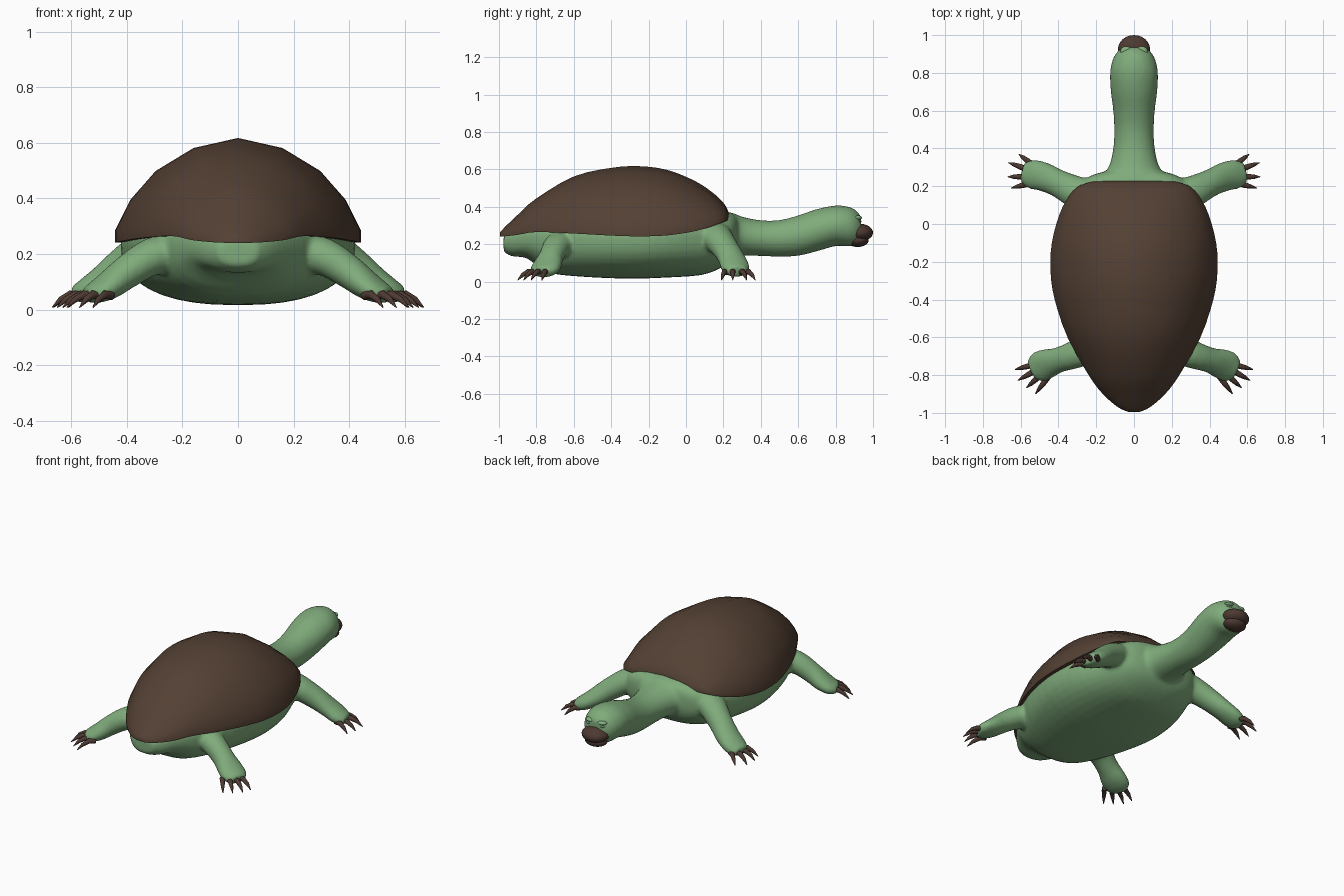
import bpy, bmesh, math
from mathutils import Vector

if "Cube" in bpy.data.objects:
    bpy.data.objects.remove(bpy.data.objects["Cube"])


def material(name, rgb):
    m = bpy.data.materials.new(name)
    m.diffuse_color = (*rgb, 1)
    m.use_nodes = True
    m.node_tree.nodes["Principled BSDF"].inputs["Base Color"].default_value = m.diffuse_color
    return m


GREEN = material("green_skin", (0.215, 0.41, 0.2))
BROWN = material("brown_shell", (0.088, 0.052, 0.034))
DARK = material("dark_claw", (0.075, 0.041, 0.032))


def add_object(name, bm, mat, angle=50):
    bmesh.ops.recalc_face_normals(bm, faces=bm.faces)
    me = bpy.data.meshes.new(name)
    bm.to_mesh(me)
    bm.free()
    me.materials.append(mat)
    ob = bpy.data.objects.new(name, me)
    bpy.context.collection.objects.link(ob)
    bpy.ops.object.select_all(action='DESELECT')
    bpy.context.view_layer.objects.active = ob
    ob.select_set(True)
    bpy.ops.object.shade_smooth_by_angle(angle=math.radians(angle))
    return ob


def loft(bm, rings):
    """Bridge equal closed rings of points and cap both ends."""
    vs = [[bm.verts.new(p) for p in r] for r in rings]
    n = len(vs[0])
    for a, b in zip(vs, vs[1:]):
        for i in range(n):
            j = (i + 1) % n
            bm.faces.new((a[i], a[j], b[j], b[i]))
    bm.faces.new(vs[0][::-1])
    bm.faces.new(vs[-1])


def resample(rows, steps):
    """Smooth interpolation of profile rows (Catmull-Rom)."""
    rows = [Vector(r) for r in rows]
    out = []
    for i in range(len(rows) - 1):
        p0, p1, p2 = rows[max(i - 1, 0)], rows[i], rows[i + 1]
        p3 = rows[min(i + 2, len(rows) - 1)]
        for k in range(steps):
            t = k / steps
            out.append(p1 + (p2 - p0) * t / 2 + (2 * p0 - 5 * p1 + 4 * p2 - p3) * t * t / 2
                       + (3 * p1 - p0 - 3 * p2 + p3) * t ** 3 / 2)
    return out + [rows[-1]]


def tube(bm, pts, n=20):
    """Limb through (x, y, z, radius across, radius vertical)."""
    pts = [Vector(p) for p in pts]
    rings = []
    for i, p in enumerate(pts):
        d = (pts[min(i + 1, len(pts) - 1)] - pts[max(i - 1, 0)])[:3]
        d = Vector(d).normalized()
        side = d.cross(Vector((0, 0, 1))).normalized()
        up = side.cross(d)
        c = Vector(p[:3])
        rings.append([c + side * p[3] * math.cos(a) + up * p[4] * math.sin(a)
                      for a in (2 * math.pi * k / n for k in range(n))])
    loft(bm, rings)


def ellipsoid(bm, centre, radii):
    res = bmesh.ops.create_uvsphere(bm, u_segments=24, v_segments=14, radius=1)
    for v in res["verts"]:
        v.co = Vector(c + r * q for c, r, q in zip(centre, radii, v.co))


# Shell: y, half width, rim height, top height
SHELL = [(-0.995, 0.03, 0.24, 0.262), (-0.97, 0.085, 0.242, 0.29), (-0.9, 0.165, 0.25, 0.357),
         (-0.8, 0.24, 0.265, 0.445), (-0.6, 0.352, 0.257, 0.562), (-0.4, 0.42, 0.246, 0.608),
         (-0.25, 0.442, 0.242, 0.617), (-0.1, 0.435, 0.247, 0.597), (0.05, 0.395, 0.27, 0.537),
         (0.15, 0.343, 0.3, 0.47), (0.205, 0.285, 0.32, 0.415), (0.228, 0.2, 0.33, 0.37)]
HALF = [(1, 0), (1, 0.11), (0.875, 0.41), (0.67, 0.685), (0.364, 0.904), (0, 1)]
ARCH = HALF + [(-w, h) for w, h in HALF[-2::-1]]
bm = bmesh.new()
loft(bm, [[(w * a, y, z0 + (z1 - z0) * h) for a, h in ARCH] for y, w, z0, z1 in resample(SHELL, 3)])
add_object("shell", bm, BROWN)

# Skin: trunk, neck with head, and four legs fused into one surface
bm = bmesh.new()
# Trunk: y, half width, bottom, widest height, top
TRUNK = [(-0.975, 0.07, 0.16, 0.21, 0.25), (-0.93, 0.12, 0.135, 0.22, 0.28), (-0.85, 0.185, 0.125, 0.23, 0.32),
         (-0.74, 0.26, 0.05, 0.235, 0.34), (-0.55, 0.355, 0.026, 0.24, 0.35), (-0.3, 0.418, 0.016, 0.24, 0.35),
         (-0.1, 0.412, 0.022, 0.245, 0.36), (0.08, 0.355, 0.035, 0.25, 0.37), (0.18, 0.31, 0.07, 0.25, 0.375),
         (0.245, 0.25, 0.115, 0.25, 0.365), (0.275, 0.17, 0.16, 0.25, 0.345)]
rings = []
for y, w, zb, zm, zt in resample(TRUNK, 3):
    ring = []
    for k in range(40):
        c, s = math.cos(2 * math.pi * k / 40), math.sin(2 * math.pi * k / 40)
        e = 0.82
        x = math.copysign(abs(c) ** e, c) * w
        h = math.copysign(abs(s) ** e, s)
        ring.append((x, y, zm + h * ((zt - zm) if h > 0 else (zm - zb))))
    rings.append(ring)
loft(bm, rings)

# Neck and head: y, half width, bottom, top
NECK = [(0.1, 0.24, 0.13, 0.39), (0.24, 0.185, 0.13, 0.37), (0.3, 0.135, 0.138, 0.347), (0.4, 0.11, 0.137, 0.328),
        (0.5, 0.105, 0.133, 0.329), (0.6, 0.11, 0.138, 0.354), (0.7, 0.123, 0.162, 0.388),
        (0.8, 0.127, 0.19, 0.407), (0.87, 0.113, 0.188, 0.4), (0.91, 0.09, 0.197, 0.38),
        (0.935, 0.06, 0.22, 0.35)]
loft(bm, [[(w * math.cos(a), y, (z0 + z1) / 2 + (z1 - z0) / 2 * math.sin(a))
           for a in (2 * math.pi * k / 28 for k in range(28))] for y, w, z0, z1 in resample(NECK, 3)])

FRONT_LEG = [(0.2, 0.13, 0.26, 0.1, 0.08), (0.3, 0.165, 0.235, 0.088, 0.075), (0.4, 0.215, 0.17, 0.073, 0.066),
             (0.48, 0.25, 0.11, 0.077, 0.054), (0.545, 0.265, 0.07, 0.077, 0.044), (0.59, 0.275, 0.055, 0.05, 0.03)]
REAR_LEG = [(0.2, -0.64, 0.21, 0.09, 0.075), (0.31, -0.69, 0.19, 0.075, 0.068), (0.4, -0.72, 0.135, 0.067, 0.06),
            (0.46, -0.74, 0.09, 0.08, 0.052), (0.51, -0.76, 0.062, 0.08, 0.04), (0.545, -0.775, 0.053, 0.05, 0.028)]
for m in (1, -1):
    for leg in (FRONT_LEG, REAR_LEG):
        tube(bm, [(m * p[0], *p[1:]) for p in resample(leg, 3)])
skin = add_object("skin_body", bm, GREEN, 180)
rm = skin.modifiers.new("fuse", 'REMESH')
rm.mode = 'VOXEL'
rm.voxel_size = 0.011
rm.use_smooth_shade = True
sm = skin.modifiers.new("soften", 'SMOOTH')
sm.factor = 0.5
sm.iterations = 6

# Closed eyelids
for m, side in ((1, "right"), (-1, "left")):
    bm = bmesh.new()
    ellipsoid(bm, (m * 0.042, 0.915, 0.342), (0.03, 0.026, 0.013))
    ellipsoid(bm, (m * 0.042, 0.916, 0.322), (0.027, 0.022, 0.009))
    add_object("eyelid_" + side, bm, GREEN)

# Beak, upper and lower halves
for name, c, r in (("beak_upper", (0, 0.925, 0.262), (0.085, 0.075, 0.048)),
                   ("beak_lower", (0, 0.918, 0.22), (0.072, 0.058, 0.035))):
    bm = bmesh.new()
    ellipsoid(bm, c, r)
    add_object(name, bm, DARK)

# Claws: base x, y and tip x, y
CLAWS = {"front": [(0.54, 0.315, 0.61, 0.37), (0.565, 0.29, 0.665, 0.325),
                   (0.57, 0.25, 0.668, 0.25), (0.55, 0.215, 0.65, 0.19)],
         "rear": [(0.53, -0.745, 0.63, -0.77), (0.52, -0.775, 0.615, -0.828),
                  (0.495, -0.8, 0.57, -0.868), (0.455, -0.81, 0.522, -0.9)]}
for name, claws in CLAWS.items():
    for m, side in ((1, "right"), (-1, "left")):
        bm = bmesh.new()
        for bx, by, tx, ty in claws:
            steps = [(0, 0.05, 0.016), (0.35, 0.054, 0.015), (0.7, 0.036, 0.011), (1, 0.008, 0.002)]
            tube(bm, [(m * (bx + (tx - bx) * t), by + (ty - by) * t, z, r, r) for t, z, r in steps], 10)
        add_object(f"{name}_claws_{side}", bm, DARK)
